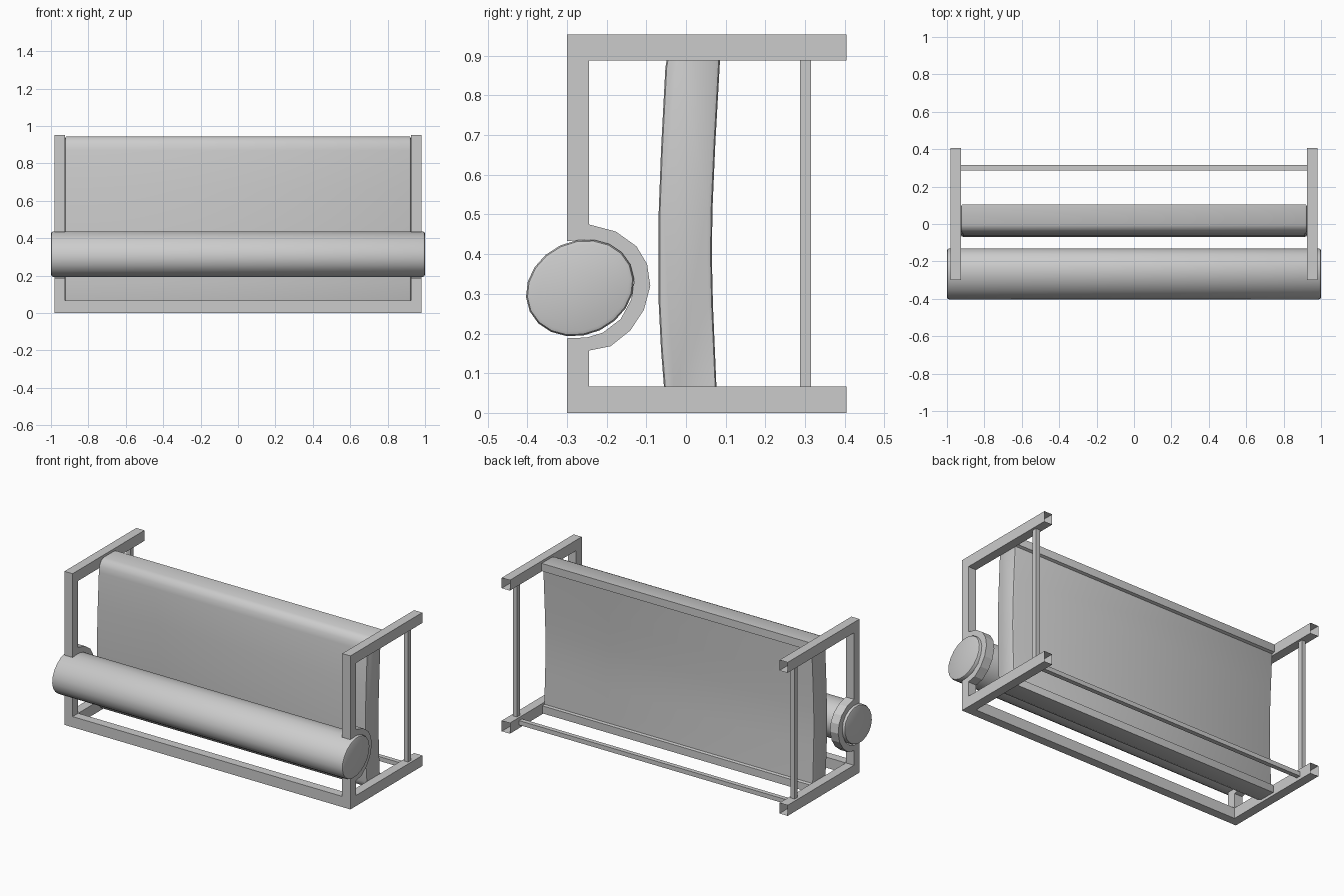
import bpy, bmesh, math

if "Cube" in bpy.data.objects:
    bpy.data.objects.remove(bpy.data.objects["Cube"])


def finish(bm, name, angle=None):
    bmesh.ops.recalc_face_normals(bm, faces=bm.faces)
    mesh = bpy.data.meshes.new(name)
    bm.to_mesh(mesh)
    bm.free()
    ob = bpy.data.objects.new(name, mesh)
    bpy.context.collection.objects.link(ob)
    if angle:
        bpy.ops.object.select_all(action='DESELECT')
        ob.select_set(True)
        bpy.context.view_layer.objects.active = ob
        bpy.ops.object.shade_smooth_by_angle(angle=math.radians(angle))
    return ob


def prism(name, profile, x0, x1, bevel=0, angle=None, open_y=None):
    """Extrude a (y, z) profile along x, with optional rounded or open ends."""
    bm = bmesh.new()
    a = [bm.verts.new((x0, y, z)) for y, z in profile]
    b = [bm.verts.new((x1, y, z)) for y, z in profile]
    caps = [bm.faces.new(a), bm.faces.new(b[::-1])]
    n = len(profile)
    for i in range(n):
        j = (i + 1) % n
        if open_y is not None and profile[i][0] == open_y == profile[j][0]:
            continue
        bm.faces.new((a[i], a[j], b[j], b[i]))
    bmesh.ops.recalc_face_normals(bm, faces=bm.faces)
    if bevel:
        edges = list({e for f in caps for e in f.edges})
        bmesh.ops.bevel(bm, geom=edges, offset=bevel, segments=2, profile=0.5,
                        affect='EDGES', clamp_overlap=True)
    return finish(bm, name, angle)


def box(name, x0, x1, y0, y1, z0, z1):
    return prism(name, [(y0, z0), (y1, z0), (y1, z1), (y0, z1)], x0, x1)


# Roller: slightly flattened and tilted cylinder
def ellipse(a, b, tilt, n, cy=-0.267, cz=0.315):
    t = math.radians(tilt)
    pts = []
    for i in range(n):
        u = 2 * math.pi * i / n
        p, q = a * math.cos(u), b * math.sin(u)
        pts.append((cy + p * math.cos(t) - q * math.sin(t),
                    cz + p * math.sin(t) + q * math.cos(t)))
    return pts


prism("roller", ellipse(0.140, 0.118, 25, 20), -1, 1, bevel=0.012, angle=35)

# Curved blade with rear lips along the top and bottom edges
blade = [(-0.055, 0.06), (-0.063, 0.16), (-0.069, 0.28), (-0.069, 0.50),
         (-0.063, 0.66), (-0.052, 0.87), (-0.046, 0.905), (-0.030, 0.932),
         (-0.005, 0.945), (0.105, 0.945), (0.105, 0.897), (0.086, 0.893),
         (0.074, 0.68), (0.067, 0.52), (0.065, 0.40), (0.068, 0.27),
         (0.077, 0.06), (0.096, 0.057), (0.096, 0.01), (-0.010, 0.01),
         (-0.036, 0.022), (-0.050, 0.040)]
prism("blade", blade, -0.925, 0.925, bevel=0.012, angle=35)

# End frames: C shape with a half collar around the roller, open at the rear
inner = [(-0.3, 0.188), (-0.25, 0.19), (-0.21, 0.202), (-0.165, 0.236),
         (-0.138, 0.285), (-0.13, 0.335), (-0.15, 0.388), (-0.19, 0.422),
         (-0.245, 0.437), (-0.3, 0.433)]
outer = [(-0.245, 0.475), (-0.177, 0.457), (-0.125, 0.42), (-0.098, 0.375),
         (-0.09, 0.32), (-0.106, 0.26), (-0.14, 0.208), (-0.19, 0.168),
         (-0.245, 0.157)]
frame = ([(0.405, 0), (-0.3, 0)] + inner +
         [(-0.3, 0.953), (0.405, 0.953), (0.405, 0.888), (-0.245, 0.888)] +
         outer + [(-0.245, 0.066), (0.405, 0.066)])
for side, s in (("left", -1), ("right", 1)):
    prism(side + "_end_frame", frame, s * 0.926, s * 0.982, open_y=0.405)
    box(side + "_rear_post", s * 0.940, s * 0.967, 0.287, 0.315, 0.066, 0.888)

# Cross members between the frames
box("front_cross_bar", -0.926, 0.926, -0.3, -0.245, 0, 0.066)
box("rear_cross_rod", -0.926, 0.926, 0.287, 0.315, 0.02, 0.047)
